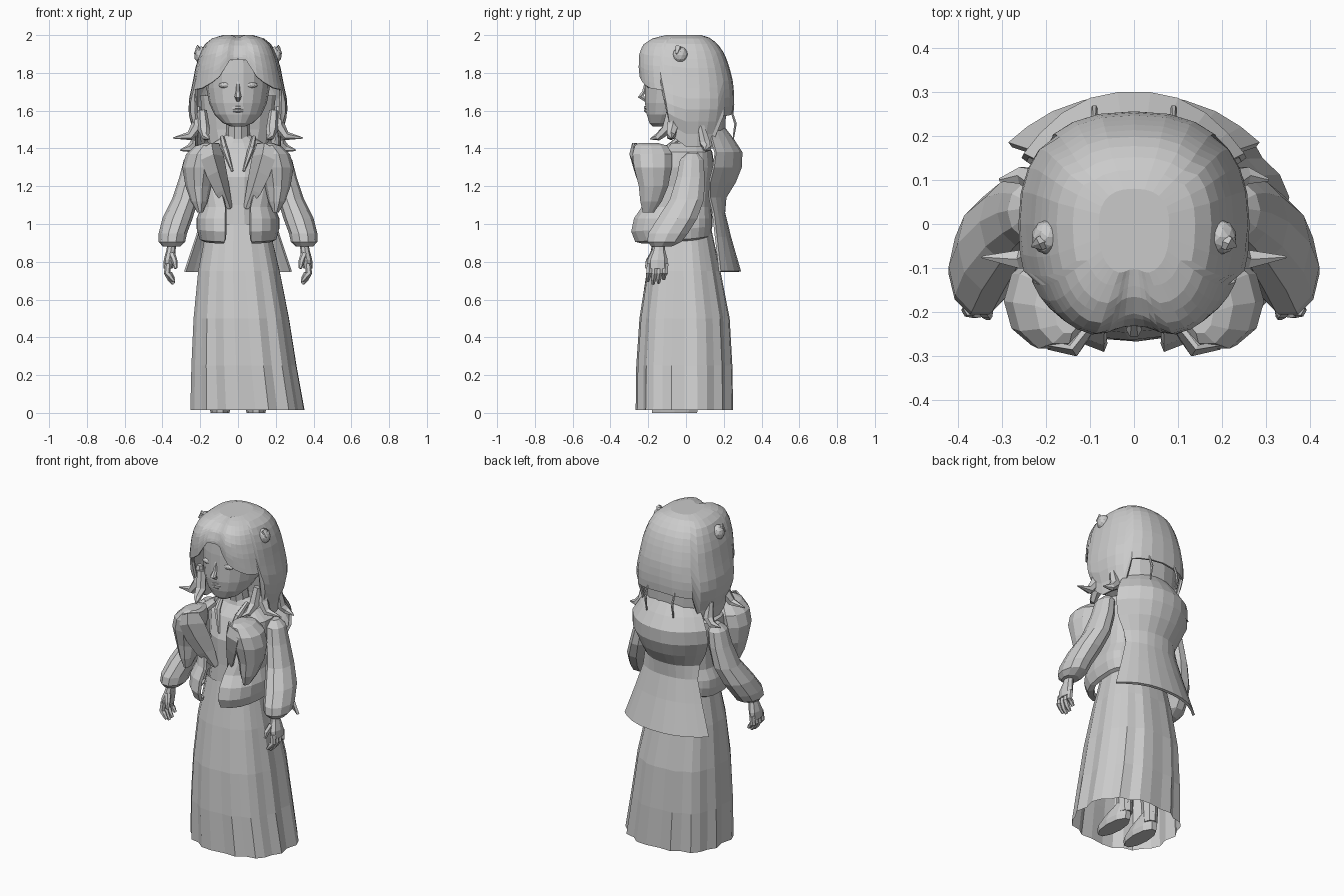
import bpy, bmesh, math
from mathutils import Vector


def skin(name, rows, closed=True, caps=(False, False), thick=0):
    """Skin a list of equal-length point rows into a flat-shaded mesh."""
    bm = bmesh.new()
    vs = [[bm.verts.new(p) for p in r] for r in rows]
    n = len(rows[0])
    for a, b in zip(vs, vs[1:]):
        for i in range(n if closed else n - 1):
            j = (i + 1) % n
            bm.faces.new((a[i], a[j], b[j], b[i]))
    if caps[0]:
        bm.faces.new(vs[0])
    if caps[1]:
        bm.faces.new(vs[-1])
    bmesh.ops.recalc_face_normals(bm, faces=bm.faces)
    me = bpy.data.meshes.new(name)
    bm.to_mesh(me)
    bm.free()
    ob = bpy.data.objects.new(name, me)
    bpy.context.collection.objects.link(ob)
    if thick:
        m = ob.modifiers.new("thickness", 'SOLIDIFY')
        m.thickness = thick
    return ob


def loft(name, rings, n=12, side=1, caps=(True, True)):
    """Horizontal elliptical rings: (z, cx, cy, rx, ry)."""
    rows = [[(side * (cx + rx * math.cos(2 * math.pi * i / n)),
              cy + ry * math.sin(2 * math.pi * i / n), z) for i in range(n)]
            for z, cx, cy, rx, ry in rings]
    return skin(name, rows, caps=caps)


def tube(name, pts, radii, side=1, n=6):
    """Tapered tube along a path."""
    P = [Vector((side * x, y, z)) for x, y, z in pts]
    rows = []
    for i, p in enumerate(P):
        d = (P[min(i + 1, len(P) - 1)] - P[max(i - 1, 0)]).normalized()
        u = d.cross(Vector((0, 1, 0))).normalized()
        w = d.cross(u)
        rows.append([p + radii[i] * (math.cos(a) * u + math.sin(a) * w)
                     for a in (2 * math.pi * k / n for k in range(n))])
    return skin(name, rows, caps=(True, True))


def ball(name, loc, scale):
    bpy.ops.mesh.primitive_ico_sphere_add(subdivisions=2, radius=1, location=loc)
    o = bpy.context.object
    o.name, o.scale = name, scale


def lerp(table, x):
    """Piecewise-linear lookup; first column rises."""
    if x <= table[0][0]:
        return table[0][1:]
    for a, b in zip(table, table[1:]):
        if x <= b[0]:
            t = (x - a[0]) / (b[0] - a[0])
            return [p + (q - p) * t for p, q in zip(a[1:], b[1:])]
    return table[-1][1:]


def power(v, e):
    return math.copysign(abs(v) ** e, v)


# Pleated skirt: z, left x, right x, front y, back y
skirt = [(0.015, -.258, .358, -.272, .255), (.25, -.252, .315, -.268, .25),
         (.5, -.24, .275, -.25, .235), (.75, -.215, .225, -.21, .185),
         (1.0, -.165, .165, -.16, .13)]
rows, N = [], 30
for z, x0, x1, y0, y1 in skirt:
    row = []
    for i in range(N):
        a = 2 * math.pi * i / N
        k = 1 - (.07, 0, .015, .055, .01)[i % 5] * (1.1 - z * .8)
        row.append(((x0 + x1) / 2 + k * (x1 - x0) / 2 * power(math.cos(a), .85),
                    (y0 + y1) / 2 + k * (y1 - y0) / 2 * power(math.sin(a), .85), z))
    rows.append(row)
skin("skirt", rows)

# Torso, neck, head
loft("torso", [(.92, 0, -.01, .17, .15), (1.1, 0, -.01, .14, .14),
               (1.25, 0, -.01, .16, .14), (1.37, 0, .02, .2, .12),
               (1.43, 0, .03, .13, .08), (1.47, 0, .02, .065, .06)], 14)
loft("neck", [(1.44, 0, .02, .065, .065), (1.6, 0, -.01, .055, .06)], 10)
loft("head", [(1.515, 0, -.14, .035, .035), (1.535, 0, -.11, .08, .085),
              (1.58, 0, -.08, .125, .13), (1.64, 0, -.05, .153, .17),
              (1.72, 0, -.03, .168, .19), (1.8, 0, -.02, .17, .2),
              (1.88, 0, -.01, .155, .205), (1.94, 0, 0, .1, .15)], 18)

# Nose and lips
tube("nose", [(0, -.21, 1.755), (0, -.222, 1.7), (0, -.24, 1.675), (0, -.21, 1.655)],
     [.008, .012, .018, .012])
for z, w in ((1.617, .055), (1.6, .045)):
    tube("lip", [(-w, -.19, z), (-w / 2, -.205, z), (0, -.213, z), (w / 2, -.205, z),
                 (w, -.19, z)], [.004, .009, .01, .009, .004])

# Main hair shell: lower edge height by angle from the front
edge = [(0, 1.885), (8, 1.875), (12, 1.84), (20, 1.78), (30, 1.75), (45, 1.72),
        (66, 1.71), (71, 1.47), (90, 1.41), (128, 1.41), (140, 1.57), (180, 1.585)]
# z, half width, front depth, back depth
shape = [(1.4, .225, .13, .2), (1.5, .235, .17, .22), (1.57, .262, .2, .25),
         (1.65, .262, .225, .257), (1.75, .24, .242, .25), (1.83, .225, .25, .23),
         (1.9, .203, .248, .205), (1.95, .178, .228, .17), (1.985, .135, .175, .13),
         (2.0, .08, .11, .08)]
angles = [0, 4, 8, 12, 20, 30, 38, 47, 56, 66, 71, 80, 90, 103, 116, 128, 140, 153, 167, 180]
angles += [360 - a for a in angles[-2:0:-1]]
rows = []
for i in range(13):
    f = (i / 12) ** 1.4
    row = []
    for a in angles:
        b = min(a, 360 - a)
        z = 2 - (2 - lerp(edge, b)[0]) * f
        rx, yf, yb = lerp(shape, z)
        s, c = math.sin(math.radians(a)), math.cos(math.radians(a))
        dip = math.exp(-(b / 13) ** 2)
        yf *= 1.06 - .13 * dip
        row.append((rx * power(s, .8), -(yf if c > 0 else yb) * power(c, .72 if c > 0 else .85),
                    z - .012 * dip))
    rows.append(row)
skin("hair", rows, caps=(True, False), thick=.012)

# Hair under the back edge
loft("under_hair", [(1.4, 0, .11, .15, .1), (1.5, 0, .11, .18, .1), (1.68, 0, .1, .2, .12)], 14)

# Cape on the back: z, half width, centre y, edge y
cape = [(1.52, .15, .2, .13), (1.45, .21, .255, .14), (1.38, .25, .3, .16),
        (1.3, .255, .297, .15), (1.22, .225, .265, .13), (1.14, .185, .215, .13),
        (1.06, .185, .208, .15), (.93, .225, .24, .165), (.75, .285, .292, .185)]
rows = []
for z, w, yc, ye in cape:
    rows.append([(w * t, yc - (yc - ye) * abs(t) ** 2.5, z)
                 for t in (-1, -.85, -.65, -.4, -.15, .15, .4, .65, .85, 1)])
skin("cape", rows, closed=False, thick=.015)

# Open jacket: z, half width, front depth, back depth, opening angle
jacket = [(.895, .185, .235, .11, 17), (.905, .205, .275, .13, 14), (.96, .22, .295, .14, 12),
          (1.03, .22, .28, .14, 12), (1.09, .195, .24, .135, 14), (1.2, .2, .2, .14, 22),
          (1.3, .22, .175, .15, 30), (1.38, .215, .14, .14, 36), (1.43, .14, .09, .11, 40)]
rows = []
for z, rx, yf, yb, o in jacket:
    row = []
    for k in range(21):
        a = math.radians(o + (360 - 2 * o) * k / 20)
        c = math.cos(a)
        row.append((rx * power(math.sin(a), .75), -(yf if c > 0 else yb) * power(c, .75),
                    z + (.03 * (1 - c) / 2 if z < 1 else 0)))
    rows.append(row)
skin("jacket", rows, closed=False, thick=.02)

for s in (1, -1):
    # Eyes and hair ornaments
    ball("eye", (s * .068, -.194, 1.735), (.036, .016, .016))
    ball("ear_ornament", (s * .195, -.03, 1.895), (.038, .04, .045))
    tube("ornament_leaf", [(.19, -.03, 1.9), (.215, -.045, 1.93), (.23, -.05, 1.9)],
         [.02, .018, .004], s)
    # Hair locks with flipped ends
    tube("side_lock", [(.215, -.06, 1.62), (.215, -.07, 1.52), (.255, -.08, 1.465),
                       (.345, -.075, 1.455)], [.02, .034, .024, .003], s)
    tube("front_lock", [(.19, -.08, 1.6), (.18, -.1, 1.5), (.17, -.15, 1.46), (.15, -.19, 1.45)],
         [.025, .032, .02, .003], s)
    tube("back_lock", [(.22, .08, 1.52), (.222, .1, 1.43), (.255, .11, 1.4), (.305, .1, 1.39)],
         [.02, .03, .022, .004], s)
    tube("hair_tie", [(.09, .24, 1.6), (.09, .262, 1.53), (.09, .25, 1.45)],
         [.006, .008, .004], s)
    # Puffed jacket front
    loft("jacket_puff", [(1.06, .2, -.2, .015, .03), (1.12, .205, -.185, .045, .06),
                         (1.2, .21, -.172, .068, .082), (1.3, .205, -.175, .09, .105),
                         (1.37, .19, -.178, .085, .11), (1.415, .165, -.185, .06, .09),
                         (1.43, .15, -.2, .03, .05)], 10, s)
    # Folded lapel leaf: inner edge, ridge, outer edge
    skin("lapel", [[(s * x, y, z) for x, y, z in r] for r in (
        ((.1, -.235, 1.425), (.14, -.285, 1.43), (.2, -.275, 1.395)),
        ((.075, -.215, 1.36), (.13, -.3, 1.37), (.195, -.285, 1.34)),
        ((.06, -.185, 1.28), (.105, -.265, 1.28), (.165, -.265, 1.25)),
        ((.045, -.16, 1.19), (.075, -.215, 1.18), (.12, -.225, 1.16)),
        ((.03, -.145, 1.09), (.04, -.165, 1.08), (.055, -.165, 1.08)))],
        closed=False, thick=.012)
    # Shirt collar
    tube("collar", [(.085, -.03, 1.46), (.07, -.1, 1.4), (.03, -.14, 1.28)],
         [.012, .018, .006], s)
    # Sleeve widening to a gathered cuff
    loft("sleeve", [(1.375, .225, .035, .025, .03), (1.34, .235, .03, .052, .065),
                    (1.25, .25, .025, .06, .078), (1.13, .28, .005, .07, .095),
                    (1.03, .32, -.045, .08, .11), (.95, .345, -.095, .075, .11),
                    (.905, .35, -.115, .07, .095), (.88, .352, -.13, .045, .055)], 10, s)
    # Hand
    loft("palm", [(.9, .35, -.14, .022, .03), (.86, .355, -.145, .025, .035),
                  (.81, .365, -.15, .028, .053), (.765, .37, -.15, .024, .053)], 8, s)
    for k in range(4):
        y = -.192 + .028 * k
        dz = (.015, 0, .005, .025)[k]
        tube("finger", [(.37, y, .79), (.375, y - .003, .74), (.36, y - .008, .71 + dz),
                        (.34, y - .01, .683 + dz)], [.017, .017, .015, .009], s)
    tube("thumb", [(.35, -.175, .84), (.335, -.2, .8), (.33, -.21, .765)],
         [.018, .016, .009], s)
    # Leg and shoe under the skirt
    loft("leg", [(.05, .09, .03, .04, .045), (.4, .09, .02, .055, .06),
                 (.9, .09, 0, .07, .08)], 8, s)
    loft("shoe", [(0, .095, -.06, .05, .125), (.03, .095, -.06, .056, .13),
                  (.07, .093, -.03, .05, .1), (.11, .09, .02, .042, .055)], 10, s)
